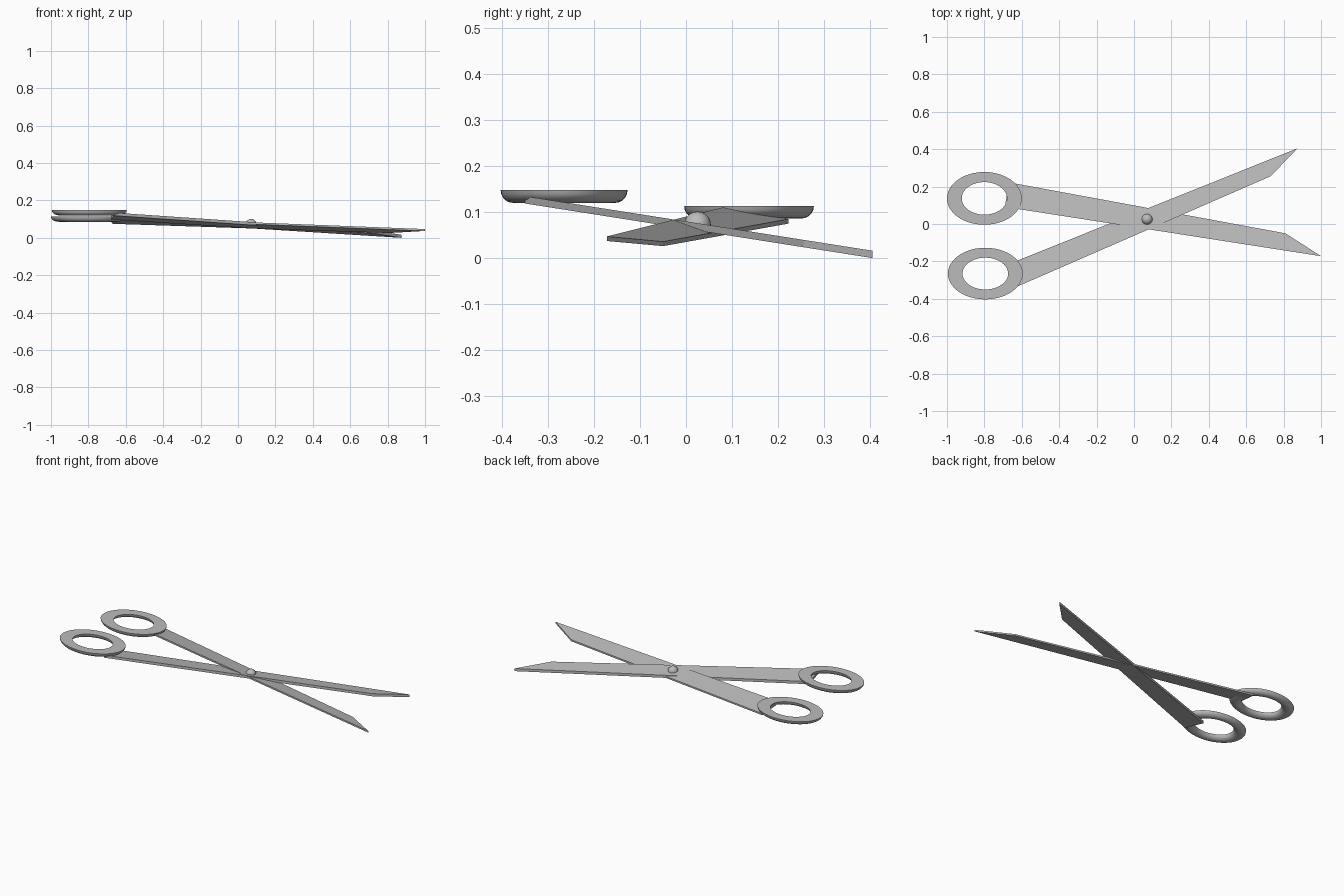
import bpy, bmesh
from math import sin, cos, pi

cube = bpy.data.objects.get("Cube")
if cube:
    bpy.data.objects.remove(cube, do_unlink=True)

# Single steel colour
steel = bpy.data.materials.new("grey_steel")
steel.use_nodes = True
grey = (0.5, 0.5, 0.5, 1)
steel.diffuse_color = grey
steel.node_tree.nodes["Principled BSDF"].inputs["Base Color"].default_value = grey


def finish(bm, name, smooth=False):
    bmesh.ops.recalc_face_normals(bm, faces=bm.faces)
    mesh = bpy.data.meshes.new(name)
    bm.to_mesh(mesh)
    bm.free()
    obj = bpy.data.objects.new(name, mesh)
    bpy.context.collection.objects.link(obj)
    mesh.materials.append(steel)
    if smooth:
        bpy.ops.object.select_all(action="DESELECT")
        obj.select_set(True)
        bpy.context.view_layer.objects.active = obj
        bpy.ops.object.shade_smooth_by_angle(angle=pi / 4)
    return obj


def blade(name, outline, height, thick):
    """Flat strip lying on a tilted plane, extruded straight down."""
    bm = bmesh.new()
    top = bm.faces.new([bm.verts.new((x, y, height(x, y))) for x, y in outline])
    ext = bmesh.ops.extrude_face_region(bm, geom=[top])
    for v in ext["geom"]:
        if isinstance(v, bmesh.types.BMVert):
            v.co.z -= thick
    return finish(bm, name)


def finger_ring(name, centre, outer, inner, z_top, depth, n=48, m=10):
    """Oval ring with a flat top and a rounded underside."""
    bm = bmesh.new()
    loops = []
    for i in range(n):
        a = 2 * pi * i / n
        loop = []
        for j in range(m + 1):
            t = pi * j / m
            k = (1 + cos(t)) / 2
            rx = inner[0] + (outer[0] - inner[0]) * k
            ry = inner[1] + (outer[1] - inner[1]) * k
            loop.append(bm.verts.new((centre[0] + rx * cos(a),
                                      centre[1] + ry * sin(a),
                                      z_top - depth * sin(t))))
        loops.append(loop)
    for i in range(n):
        a, b = loops[i], loops[(i + 1) % n]
        for j in range(m + 1):
            k = (j + 1) % (m + 1)
            bm.faces.new((a[j], b[j], b[k], a[k]))
    return finish(bm, name, smooth=True)


# Crossing blades, each with its shank
blade("rising_blade",
      [(-0.66, -0.35), (0.73, 0.255), (0.875, 0.405), (-0.68, -0.218)],
      lambda x, y: 0.0796 - 0.157 * y, 0.016)
blade("falling_blade",
      [(-0.69, 0.091), (1.0, -0.172), (0.81, -0.05), (-0.67, 0.223)],
      lambda x, y: 0.0826 - 0.07 * x - 0.2 * y, 0.01)

# Finger rings
finger_ring("front_finger_ring", (-0.795, -0.265), (0.2, 0.138), (0.122, 0.085), 0.148, 0.028)
finger_ring("back_finger_ring", (-0.8, 0.137), (0.2, 0.141), (0.121, 0.087), 0.113, 0.027)

# Domed pivot rivet
bm = bmesh.new()
bmesh.ops.create_uvsphere(bm, u_segments=24, v_segments=16, radius=0.029)
bmesh.ops.bisect_plane(bm, geom=bm.verts[:] + bm.edges[:] + bm.faces[:],
                       plane_co=(0, 0, -0.003), plane_no=(0, 0, 1), clear_inner=True)
bmesh.ops.holes_fill(bm, edges=[e for e in bm.edges if e.is_boundary])
rivet = finish(bm, "pivot_rivet", smooth=True)
rivet.location = (0.07, 0.025, 0.072)
